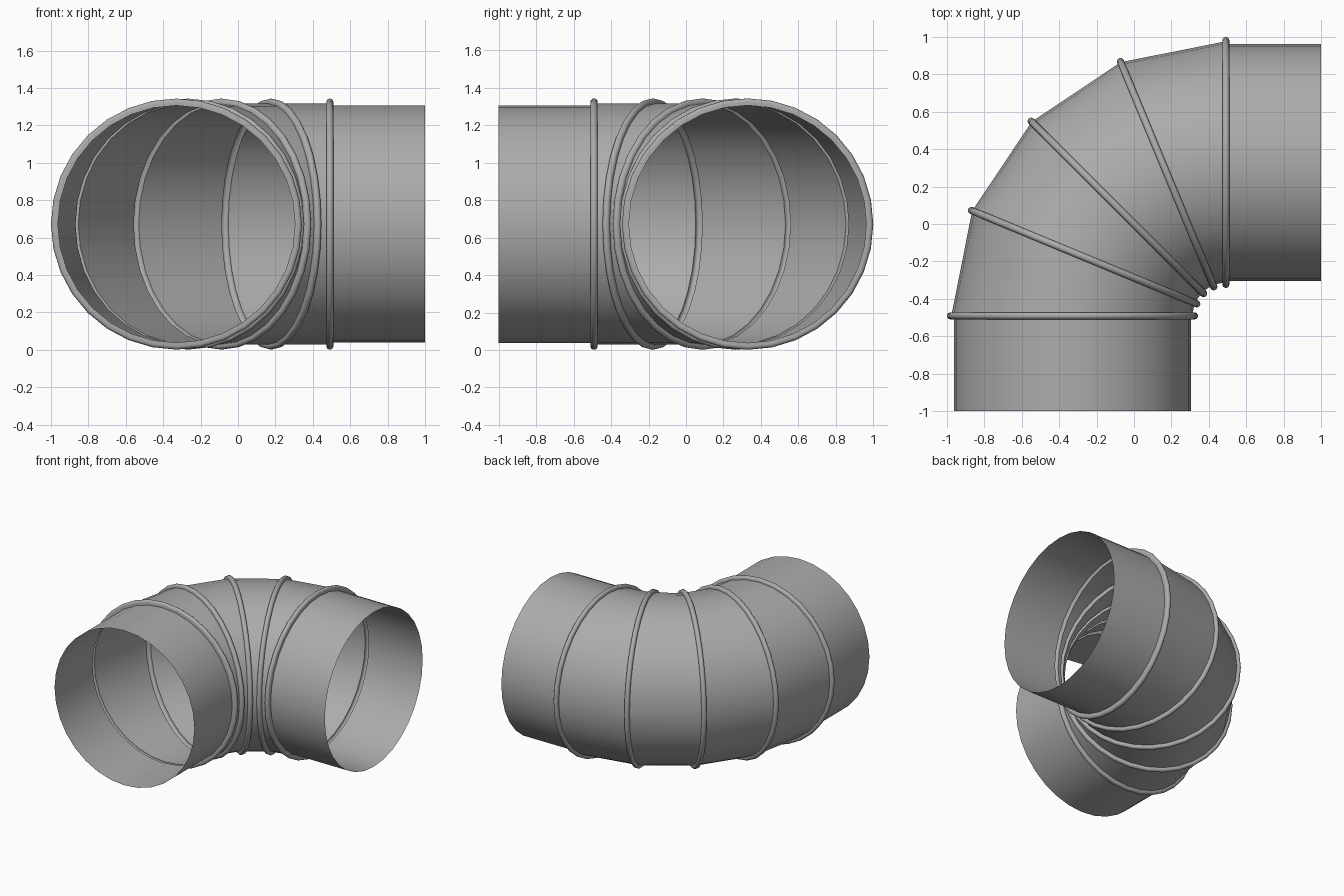
import bpy, bmesh, math
from mathutils import Vector

if "Cube" in bpy.data.objects:
    bpy.data.objects.remove(bpy.data.objects["Cube"])

SIDES = 32
PIVOT = Vector((0.491, -0.491, 0.672))   # centre of the bend
BEND = 0.82                              # bend radius
PIPE_R, GORE_R = 0.634, 0.644
BEAD_R, BEAD_T = 0.652, 0.019

steel = bpy.data.materials.new("dark_sheet_metal")
steel.diffuse_color = (0.41, 0.41, 0.41, 1)
steel.use_nodes = True
steel.node_tree.nodes["Principled BSDF"].inputs["Base Color"].default_value = steel.diffuse_color


def ring(theta, radius, along=0.0):
    """Circle of points across the bend at angle theta, shifted along the duct."""
    u = Vector((-math.cos(theta), math.sin(theta), 0))
    t = Vector((math.sin(theta), math.cos(theta), 0))
    c = PIVOT + u * BEND + t * along
    pts = []
    for i in range(SIDES):
        a = 2 * math.pi * i / SIDES
        pts.append(c + u * radius * math.cos(a) + Vector((0, 0, radius * math.sin(a))))
    return pts


def loft(name, rings):
    """Open tube through the rings, normals facing outward."""
    bm = bmesh.new()
    loops = [[bm.verts.new(p) for p in r] for r in rings]
    for a, b in zip(loops, loops[1:]):
        for i in range(SIDES):
            j = (i + 1) % SIDES
            bm.faces.new((a[i], a[j], b[j], b[i]))
    bmesh.ops.recalc_face_normals(bm, faces=bm.faces)
    mesh = bpy.data.meshes.new(name)
    bm.to_mesh(mesh)
    bm.free()
    mesh.materials.append(steel)
    ob = bpy.data.objects.new(name, mesh)
    bpy.context.collection.objects.link(ob)
    bpy.ops.object.select_all(action='DESELECT')
    ob.select_set(True)
    bpy.context.view_layer.objects.active = ob
    bpy.ops.object.shade_smooth_by_angle(angle=math.radians(50))
    return ob


angles = [math.radians(22.5 * k) for k in range(5)]

# Straight open collars at both ends
end = 1 + PIVOT.y
loft("collar_front", [ring(0, PIPE_R, -end), ring(0, PIPE_R, -BEAD_T)])
loft("collar_right", [ring(angles[4], PIPE_R, BEAD_T), ring(angles[4], PIPE_R, end)])

# Four wedge-shaped elbow segments, stopping at the edges of the beads
for k in range(4):
    loft(f"elbow_segment_{k + 1}",
         [ring(angles[k], GORE_R, BEAD_T), ring(angles[k + 1], GORE_R, -BEAD_T)])

# Pressed half-round beads at the seams, hollow on the inside
for k, th in enumerate(angles):
    bump = [(BEAD_R + BEAD_T * math.cos(s), BEAD_T * math.sin(s))
            for s in (math.radians(d) for d in range(-90, 91, 22))]
    bump.append((BEAD_R, BEAD_T))
    # feet run down to the collar or segment on each side
    foot_a = PIPE_R if k == 0 else GORE_R
    foot_b = PIPE_R if k == 4 else GORE_R
    section = [(foot_a, -BEAD_T)] + bump + [(foot_b, BEAD_T)]
    loft(f"seam_bead_{k + 1}", [ring(th, r, a) for r, a in section])
